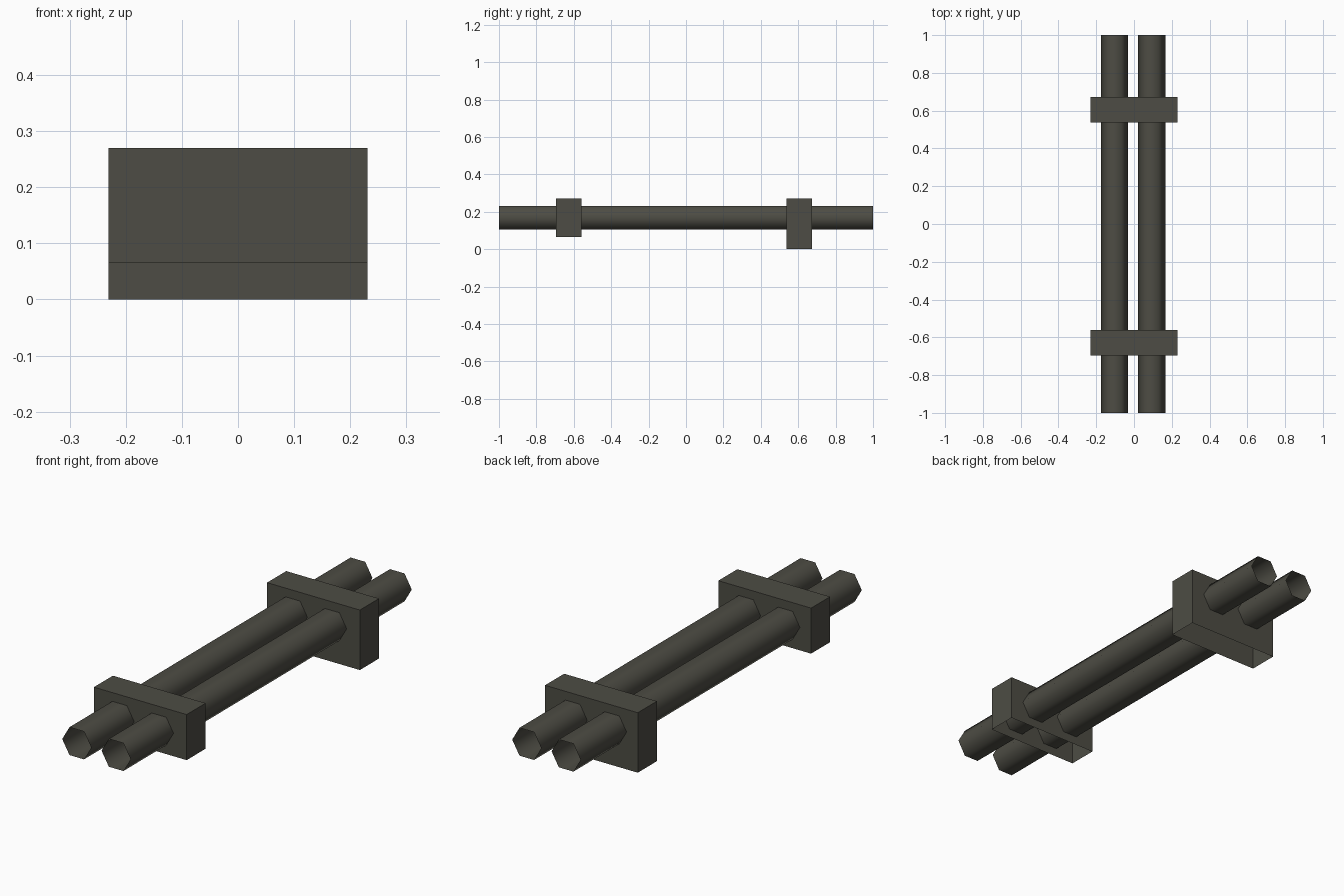
import bpy, bmesh, math
from mathutils import Matrix

if "Cube" in bpy.data.objects:
    bpy.data.objects.remove(bpy.data.objects["Cube"])

metal = bpy.data.materials.new("dark_olive_grey")
metal.diffuse_color = (0.075, 0.073, 0.058, 1)
metal.use_nodes = True
metal.node_tree.nodes["Principled BSDF"].inputs["Base Color"].default_value = metal.diffuse_color


def finish(name, bm, smooth=False):
    mesh = bpy.data.meshes.new(name)
    for f in bm.faces:
        f.smooth = smooth
    bm.to_mesh(mesh)
    bm.free()
    mesh.materials.append(metal)
    obj = bpy.data.objects.new(name, mesh)
    bpy.context.collection.objects.link(obj)


def pipe(name, x, z=0.168, radius=0.0725):
    # open-ended six-sided tube running along y, corners pointing sideways
    bm = bmesh.new()
    bmesh.ops.create_cone(bm, cap_ends=False, segments=6, radius1=radius,
                          radius2=radius, depth=2)
    bmesh.ops.rotate(bm, verts=bm.verts,
                     matrix=Matrix.Rotation(math.pi / 6, 3, 'Z'))
    if max(v.co.x for v in bm.verts) < radius * 0.99:
        bmesh.ops.rotate(bm, verts=bm.verts,
                         matrix=Matrix.Rotation(math.pi / 6, 3, 'Z'))
    bmesh.ops.rotate(bm, verts=bm.verts,
                     matrix=Matrix.Rotation(math.pi / 2, 3, 'X'))
    bmesh.ops.translate(bm, verts=bm.verts, vec=(x, 0, z))
    finish(name, bm, smooth=True)


def bracket(name, y0, y1, z0, z1=0.27, half=0.231):
    # block with no underside
    bm = bmesh.new()
    bmesh.ops.create_cube(bm, size=1)
    bmesh.ops.scale(bm, verts=bm.verts, vec=(2 * half, y1 - y0, z1 - z0))
    bmesh.ops.translate(bm, verts=bm.verts,
                        vec=(0, (y0 + y1) / 2, (z0 + z1) / 2))
    bm.normal_update()
    bmesh.ops.delete(bm, geom=[f for f in bm.faces if f.normal.z < -0.5],
                     context='FACES')
    finish(name, bm)


# Two parallel pipes
pipe("left_pipe", -0.103)
pipe("right_pipe", 0.093)

# Support brackets: the rear one reaches the ground
bracket("front_bracket", -0.695, -0.56, 0.065)
bracket("rear_bracket", 0.537, 0.673, 0.0)
